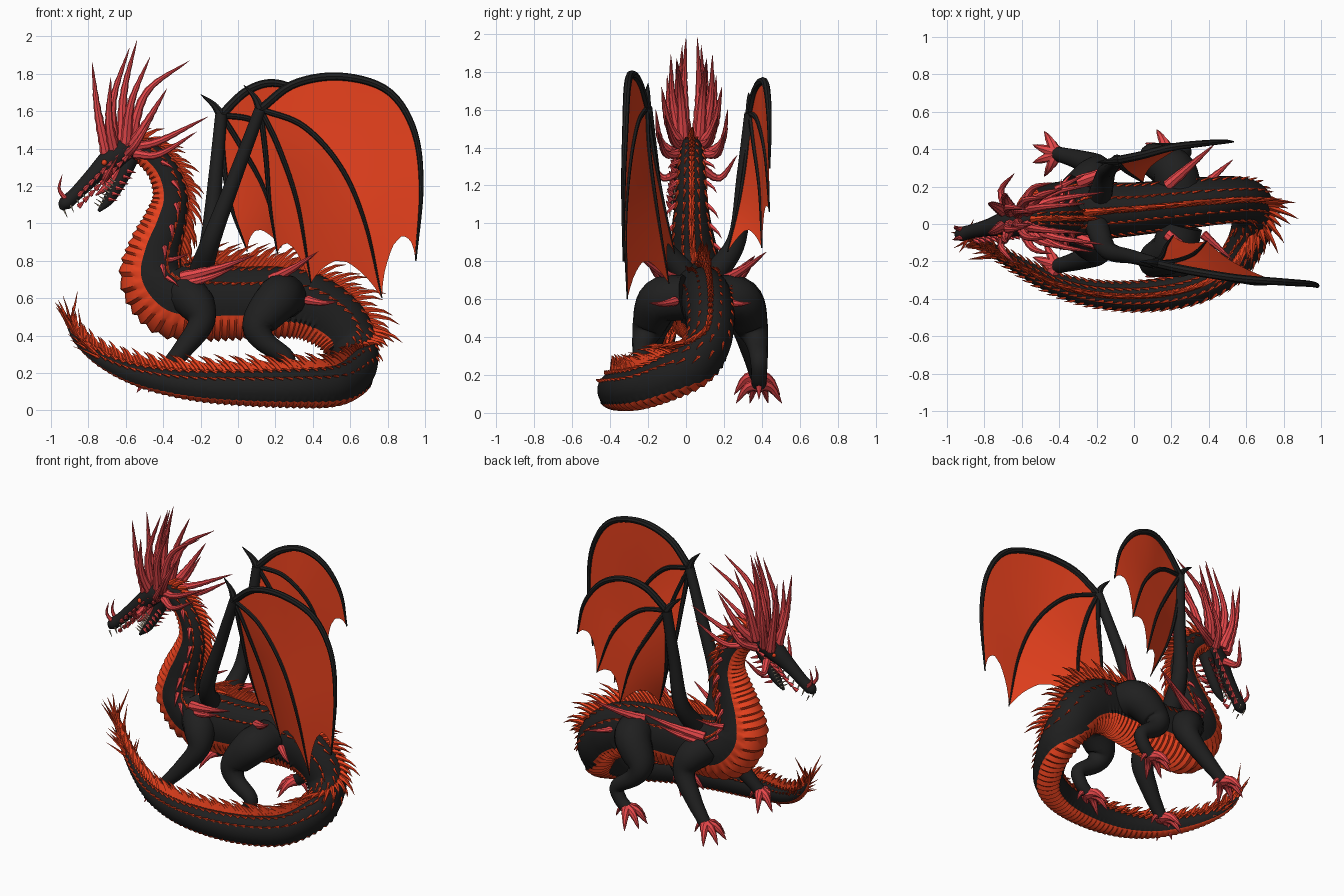
import bpy, bmesh, math, random
from mathutils import Vector, Matrix

random.seed(4)
cube = bpy.data.objects.get("Cube")
if cube:
    bpy.data.objects.remove(cube)


def material(name, rgb):
    m = bpy.data.materials.new(name)
    m.use_nodes = True
    m.diffuse_color = (*rgb, 1)
    m.node_tree.nodes["Principled BSDF"].inputs["Base Color"].default_value = (*rgb, 1)
    return m


BLACK = material("black_hide", (.014, .014, .014))
ORANGE = material("orange_scale", (.84, .055, .013))
RED = material("red_horn", (.82, .065, .07))
BONE = material("bone", (.6, .5, .36))


def finish(name, bm, *mats):
    bmesh.ops.recalc_face_normals(bm, faces=bm.faces)
    mesh = bpy.data.meshes.new(name)
    for f in bm.faces:
        f.smooth = True
    bm.to_mesh(mesh)
    bm.free()
    mesh.set_sharp_from_angle(angle=math.radians(40))
    for m in mats:
        mesh.materials.append(m)
    bpy.context.collection.objects.link(bpy.data.objects.new(name, mesh))


def spline(points, steps=12):
    """Catmull-Rom through points of any dimension."""
    p = [Vector(q) for q in points]
    p = [2 * p[0] - p[1]] + p + [2 * p[-1] - p[-2]]
    out = []
    for a, b, c, d in zip(p, p[1:], p[2:], p[3:]):
        for k in range(steps):
            t = k / steps
            out.append((2 * b + (c - a) * t + (2 * a - 5 * b + 4 * c - d) * t * t
                        + (3 * b - a - 3 * c + d) * t ** 3) / 2)
    return out + [p[-2]]


def even(points, n):
    """Resample a polyline at n even steps of length."""
    total = [0]
    for a, b in zip(points, points[1:]):
        total.append(total[-1] + (b.xyz - a.xyz).length)
    out, k = [], 0
    for i in range(n):
        s = total[-1] * i / (n - 1)
        while k < len(points) - 2 and total[k + 1] < s:
            k += 1
        f = (s - total[k]) / max(total[k + 1] - total[k], 1e-6)
        out.append(points[k].lerp(points[k + 1], min(f, 1)))
    return out


def ramp(x, a, b):
    return min(max((x - a) / (b - a), 0), 1)


def skin(bm, rings):
    """Join rings of coordinates into a closed skin; returns the faces by ring."""
    rows = [[bm.verts.new(c) for c in ring] for ring in rings]
    n = len(rows[0])
    bm.faces.new(rows[0])
    bm.faces.new(rows[-1])
    return [[bm.faces.new((a[j], a[(j + 1) % n], b[(j + 1) % n], b[j])) for j in range(n)]
            for a, b in zip(rows, rows[1:])]


def tube(bm, pts, radii, sides=8):
    """Round limb along pts."""
    pts = [Vector(p) for p in pts]
    d = pts[-1] - pts[0]
    hint = Vector([float(i == min(range(3), key=lambda k: abs(d[k]))) for i in range(3)])
    rings = []
    for i, p in enumerate(pts):
        t = (pts[min(i + 1, len(pts) - 1)] - pts[max(i - 1, 0)]).normalized()
        u = t.cross(hint).normalized()
        v = t.cross(u)
        angles = [math.tau * j / sides for j in range(sides)]
        rings.append([p + (u * math.cos(a) + v * math.sin(a)) * radii[i] for a in angles])
    skin(bm, rings)


def limb(bm, rows, sides=12):
    s = spline(rows, 6)
    tube(bm, [q.xyz for q in s], [max(q[3], .001) for q in s], sides)


def horn(bm, a, b, c, r, n=10, sides=7, bumps=0.0):
    """Curved tapering spike from a, through b, to c."""
    pts = even(spline([a, b, c], 8), n)
    tube(bm, pts, [r * (1 - i / (n - 1)) ** .8 * (1 + bumps * (i % 2)) + .0008 for i in range(n)], sides)


def spike(bm, base, way, r, lift):
    horn(bm, base, base + way * .5 + lift * .12, base + way, r, 4, 5)


# Body: neck, trunk and coiled tail in one skin
PATH = [(-.60, .02, 1.40, .06), (-.50, .03, 1.38, .068), (-.40, .03, 1.28, .08), (-.36, .03, 1.14, .092),
        (-.39, .03, 1.0, .115), (-.44, .04, .86, .14), (-.45, .05, .72, .175), (-.35, .06, .61, .205),
        (-.2, .07, .585, .2), (0, .08, .58, .19), (.2, .1, .585, .185), (.38, .12, .56, .175),
        (.53, .13, .47, .16), (.61, .11, .355, .14), (.635, .02, .25, .125), (.59, -.12, .175, .112),
        (.49, -.25, .13, .105), (.3, -.345, .12, .1), (.05, -.385, .12, .092), (-.2, -.375, .13, .08),
        (-.42, -.32, .16, .065), (-.6, -.23, .21, .05), (-.75, -.14, .285, .036), (-.86, -.08, .38, .022),
        (-.92, -.05, .48, .005)]
COUNT, SIDES = 340, 32
path = even(spline([(*p, i) for i, p in enumerate(PATH)]), COUNT)
frames, rings, belly = [], [], []
for i, q in enumerate(path):
    t = (path[min(i + 1, COUNT - 1)].xyz - path[max(i - 1, 0)].xyz).normalized()
    w = ramp(q[4], 11.5, 15)
    side = Vector((0, 1, 0)).lerp(Vector((0, 0, 1)).cross(t), w * w * (3 - 2 * w))
    side = (side - t * side.dot(t)).normalized()
    up = t.cross(side)
    # trunk is taller than wide
    side *= .9 - .16 * math.sin(math.pi * ramp(q[4], 6, 14))
    frames.append((q.xyz, t, up, side, q[3]))
    # belly plates narrow from trunk to tail
    belly.append(-.42 - .22 * ramp(q[4], 9, 13))
    ring = []
    for j in range(SIDES):
        a = math.tau * j / SIDES
        r = q[3] * (1 + (.05 * (i % 3) if math.cos(a) < belly[i] else 0))
        ring.append(q.xyz + (up * math.cos(a) + side * math.sin(a)) * r)
    rings.append(ring)
bm = bmesh.new()
for row, limit in zip(skin(bm, rings), belly):
    for j, f in enumerate(row):
        f.material_index = int(math.cos(math.tau * (j + .5) / SIDES) < limit)
finish("body", bm, BLACK, ORANGE)

# Spine crest and the rows of small scales on both flanks
crest, scales, neck_spikes = bmesh.new(), bmesh.new(), bmesh.new()
for i, (p, t, up, side, r) in enumerate(frames[4:-3]):
    if i % 2 == 0:
        size = (.13 + .04 * math.sin(i * .9)) * (.5 + min(r, .19) * 4)
        spike(crest, p + up * r * .93, (up * .65 + t * .8) * size, .018, up * size)
    for s in (-1, 1):
        for angle in (.45, 1.05):
            if i % 4 == 2 and r > .03:
                out = up * math.cos(angle) + side * s * math.sin(angle)
                spike(scales, p + out * r * .98, (t + out * .4) * .055, .008, out * .03)
        if i % 9 == 4 and 10 < i < 70:
            out = up * .35 + side * s
            spike(neck_spikes, p + out * r * .9, (t * .7 + out * .7) * .1, .014, out * .1)
finish("spine_crest", crest, ORANGE)
finish("flank_scales", scales, ORANGE)
finish("neck_spikes", neck_spikes, RED)

# Fan of spikes at the tail tip
bm = bmesh.new()
for i in range(34):
    p, t, up, side, r = frames[-2 - i]
    s = 1 if i % 2 else -1
    way = t * .9 + up * random.uniform(-.1, .6) + side * s * random.uniform(.1, .7)
    spike(bm, p, way * random.uniform(.12, .2), .011, up * .05)
finish("tail_tip_spikes", bm, ORANGE)

# Head: skull with snout, then the lower jaw
bm = bmesh.new()
limb(bm, [(-.52, .02, 1.40, .05), (-.61, .01, 1.385, .075), (-.69, 0, 1.325, .066), (-.78, -.02, 1.245, .046),
          (-.87, -.04, 1.155, .037), (-.925, -.055, 1.105, .037), (-.945, -.06, 1.075, .012)], 14)
finish("skull", bm, BLACK)
bm = bmesh.new()
limb(bm, [(-.58, .01, 1.35, .05), (-.63, 0, 1.23, .037), (-.69, -.01, 1.13, .03), (-.745, -.015, 1.065, .008)])
finish("lower_jaw", bm, BLACK)
bm = bmesh.new()
limb(bm, [(-.63, 0, 1.3, .03), (-.7, -.01, 1.2, .022), (-.76, -.02, 1.15, .004)], 8)
finish("tongue", bm, RED)

teeth, eyes, brow, horns = [bmesh.new() for _ in range(4)]
CROWN = [((-.62, .03, 1.42), (-.61, .04, 1.7), (-.54, .03, 1.98)),
         ((-.66, .035, 1.40), (-.67, .06, 1.65), (-.58, .05, 1.94)),
         ((-.70, .04, 1.36), (-.75, .07, 1.6), (-.78, .08, 1.86)),
         ((-.58, .04, 1.42), (-.49, .06, 1.7), (-.26, .08, 1.87)),
         ((-.6, .05, 1.41), (-.57, .1, 1.65), (-.47, .11, 1.89)),
         ((-.66, .05, 1.38), (-.69, .11, 1.55), (-.68, .13, 1.78)),
         ((-.57, .05, 1.41), (-.5, .12, 1.52), (-.38, .16, 1.72)),
         ((-.55, .05, 1.41), (-.42, .1, 1.44), (-.16, .14, 1.57)),
         ((-.55, .06, 1.37), (-.42, .14, 1.37), (-.22, .18, 1.49)),
         ((-.6, .06, 1.36), (-.54, .16, 1.43), (-.44, .19, 1.6)),
         ((-.68, .05, 1.29), (-.71, .15, 1.24), (-.64, .24, 1.36))]
for s in (-1, 1):
    for k, curve in enumerate(CROWN):
        a, b, c = [Vector((x, .03 + s * y, z)) for x, y, z in curve]
        horn(horns, a, b, c, .03 if k < 7 else .024, 18, 8, .16)
    horn(horns, (-.91, -.05 + s * .018, 1.12), (-.955, -.05 + s * .03, 1.18), (-.94, -.05 + s * .03, 1.26), .015)
    for k in range(8):
        f = k / 7
        top = Vector((-.69 - .24 * f, -.01 - .045 * f + s * .03, 1.27 - .2 * f))
        spike(teeth, top, Vector((.018, 0, -.04)), .005, Vector())
        low = Vector((-.655 - .08 * f, -.01 + s * (.03 - .015 * f), 1.22 - .13 * f))
        spike(teeth, low, Vector((-.036, 0, .022)), .005, Vector())
    bmesh.ops.create_uvsphere(eyes, u_segments=10, v_segments=6, radius=.016,
                              matrix=Matrix.Translation((-.715, -.005 + s * .055, 1.325)))
    # knobs over the brow, cheek and jaw
    for k in range(10):
        for out, drop in ((.05, 0), (.068, .06)):
            base = Vector((-.58 - .03 * k, .015 - .007 * k + s * (out - .0035 * k), 1.43 - drop - .031 * k))
            spike(brow, base, Vector((.03, s * .022, .03)), .015, Vector())
        if k < 6:
            jaw = Vector((-.59 - .02 * k, .01 - .003 * k + s * .04, 1.28 - .03 * k))
            spike(brow, jaw, Vector((.045, s * .03, -.01)), .011, Vector())
finish("teeth", teeth, BONE)
finish("eyes", eyes, ORANGE)
finish("face_knobs", brow, RED)
finish("crown_horns", horns, RED)

# Wings: arm, four fingers and the membrane panels between them
NEAR = [[(.3, -.25, 1.745), (.55, -.29, 1.785), (.8, -.31, 1.71), (.94, -.32, 1.5), (.98, -.33, 1.2),
         (.95, -.33, .8)],
        [(.35, -.26, 1.52), (.55, -.3, 1.3), (.68, -.32, 1.0), (.77, -.31, .6)],
        [(.22, -.2, 1.4), (.32, -.16, 1.1), (.39, -.09, .68)],
        [(.15, -.17, 1.35), (.17, -.12, 1.1), (.21, -.06, .84)]]
FAR = [[(.05, .37, 1.71), (.2, .41, 1.75), (.36, .43, 1.68), (.48, .44, 1.51), (.53, .44, 1.29)],
       [(.1, .38, 1.54), (.27, .42, 1.36), (.38, .44, 1.06)],
       [(.01, .36, 1.42), (.14, .39, 1.18), (.23, .4, .87)],
       [(-.08, .32, 1.35), (-.04, .28, 1.1), (.05, .22, .85)]]


def wing(name, shoulder, elbow, wrist, spur, fingers):
    bones = bmesh.new()
    limb(bones, [(*shoulder, .065), (*elbow, .05), (*Vector(elbow).lerp(Vector(wrist), .5), .038), (*wrist, .032)])
    horn(bones, wrist, Vector(wrist).lerp(Vector(spur), .5) + Vector((.015, 0, 0)), spur, .026)
    lines = [even(spline([wrist] + f), 41) for f in fingers]
    for k, line in enumerate(lines):
        tube(bones, line, [(.023 if k == 0 else .016) * (1 - .8 * (i / 40) ** 2) for i in range(41)], 8)
    finish(name + "_bones", bones, BLACK)
    web = bmesh.new()
    for a, b in zip(lines, lines[1:]):
        grid = []
        ca, cb = even(a, 200), even(b, 200)
        for i in range(13):
            u = i / 12
            end = 1 - .56 * u * (1 - u)
            picks = [int(199 * end * (.02 + .98 * j / 16)) for j in range(17)]
            grid.append([web.verts.new(ca[m].lerp(cb[m], u)) for m in picks])
        for p, q in zip(grid, grid[1:]):
            for j in range(16):
                web.faces.new((p[j], p[j + 1], q[j + 1], q[j]))
    finish(name + "_membrane", web, ORANGE)


wing("near_wing", (-.2, -.01, .74), (-.14, -.14, .92), (.12, -.21, 1.61), (.03, -.2, 1.74), NEAR)
wing("far_wing", (-.18, .16, .74), (-.15, .27, .92), (-.09, .34, 1.58), (-.2, .33, 1.69), FAR)

# Legs with clawed feet, mirrored across the trunk
FRONT = [(-.29, .1, .63, .11), (-.22, .18, .56, .1), (-.2, .23, .46, .07), (-.3, .27, .32, .052),
         (-.37, .29, .24, .043), (-.41, .3, .195, .04)]
HIND = [(.25, .08, .61, .12), (.21, .21, .59, .12), (.11, .27, .46, .09), (.14, .3, .37, .06),
        (.26, .31, .28, .046), (.24, .31, .2, .042), (.19, .31, .15, .04)]
for label, rows in (("front", FRONT), ("hind", HIND)):
    for who, s in (("near", -1), ("far", 1)):
        leg, foot = bmesh.new(), bmesh.new()
        pts = [(x, .075 + s * y, z, r) for x, y, z, r in rows]
        limb(leg, pts, 14)
        finish(f"{who}_{label}_leg", leg, BLACK)
        ankle = Vector(pts[-1][:3])
        for a in (-1.05, -.35, .35, 1.05):
            way = Vector((-math.cos(a), math.sin(a), 0))
            horn(foot, ankle, ankle + way * .075 + Vector((0, 0, -.02)),
                 ankle + way * .14 + Vector((0, 0, -.1)), .034, 10, 8, .1)
        horn(foot, ankle, ankle + Vector((.05, 0, -.02)), ankle + Vector((.08, 0, -.08)), .022)
        finish(f"{who}_{label}_foot", foot, RED)

# Long red spikes on shoulders, hips and thighs
bm = bmesh.new()
for s in (-1, 1):
    for (x, y, z), (dx, dy, dz), r in (((-.3, .15, .71), (.39, .14, .12), .032), ((-.26, .17, .68), (.25, .1, .09), .024),
                                       ((.18, .13, .7), (.25, .22, .15), .03), ((.37, .13, .59), (.16, .14, -.01), .024),
                                       ((-.42, .11, .8), (.16, .08, .04), .018)):
        a, d = Vector((x, .075 + s * y, z)), Vector((dx, s * dy, dz))
        horn(bm, a, a + d * .5 - Vector((0, 0, .01)), a + d, r, 12, 8, .1)
finish("flank_spikes", bm, RED)
